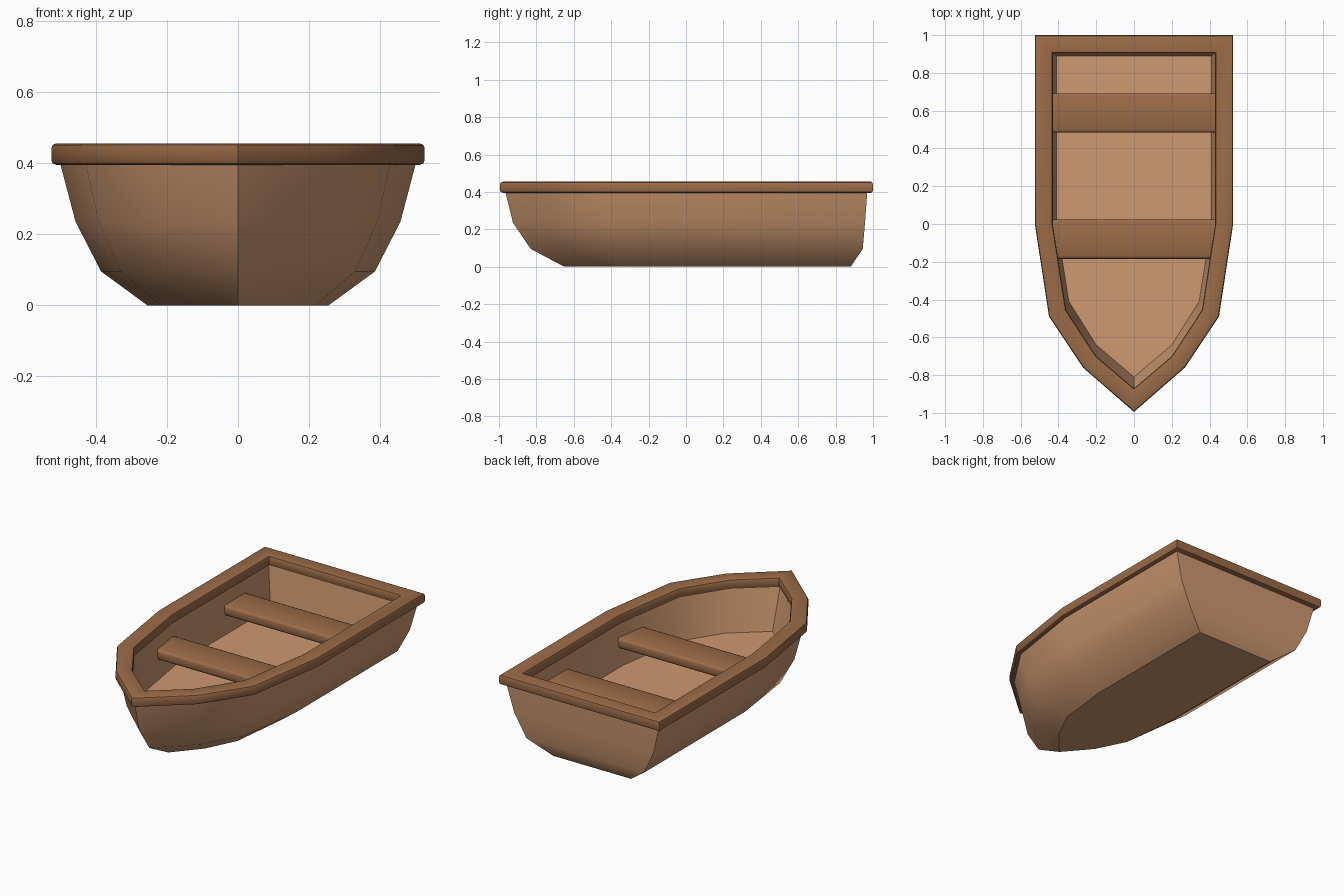
import bpy, bmesh, math

if "Cube" in bpy.data.objects:
    bpy.data.objects.remove(bpy.data.objects["Cube"])


def material(name, rgb):
    m = bpy.data.materials.new(name)
    m.diffuse_color = (*rgb, 1)
    m.use_nodes = True
    m.node_tree.nodes["Principled BSDF"].inputs["Base Color"].default_value = m.diffuse_color
    return m


LIGHT = material("light wood", (0.61, 0.32, 0.165))
DARK = material("dark wood", (0.33, 0.15, 0.065))


def finish(name, bm, mat, angle):
    bmesh.ops.recalc_face_normals(bm, faces=bm.faces)
    me = bpy.data.meshes.new(name)
    bm.to_mesh(me)
    bm.free()
    me.materials.append(mat)
    ob = bpy.data.objects.new(name, me)
    bpy.context.collection.objects.link(ob)
    bpy.ops.object.select_all(action='DESELECT')
    ob.select_set(True)
    bpy.context.view_layer.objects.active = ob
    bpy.ops.object.shade_smooth_by_angle(angle=math.radians(angle))
    return ob


def mirrored(half):
    """Closed outline from a half outline running stern to bow tip."""
    return half + [(-x, y) for x, y in reversed(half[:-1])]


def bridge(bm, a, b):
    n = len(a)
    for i in range(n):
        j = (i + 1) % n
        bm.faces.new((a[i], a[j], b[j], b[i]))


def ring(bm, outline, z):
    return [bm.verts.new((x, y, z)) for x, y in outline]


RIM_OUT = mirrored([(0.525, 1.0), (0.525, 0.0), (0.45, -0.49), (0.27, -0.76), (0, -0.995)])
RIM_IN = mirrored([(0.43, 0.905), (0.43, 0.0), (0.36, -0.455), (0.2, -0.70), (0, -0.87)])
FLOOR = mirrored([(0.41, 0.89), (0.41, 0.0), (0.345, -0.41), (0.2, -0.64), (0, -0.81)])


def mix(a, b, t):
    return [(p[0] + (q[0] - p[0]) * t, p[1] + (q[1] - p[1]) * t) for p, q in zip(a, b)]


# Hull: outer shell levels (half width, stern y, bow y, z), then inner wall and floor
bm = bmesh.new()
rings = []
for w, stern, bow, z in [(0.255, 0.88, 0.65, 0.0), (0.385, 0.945, 0.83, 0.095),
                         (0.457, 0.957, 0.925, 0.235), (0.503, 0.97, 0.968, 0.41)]:
    outline = [(x * w / 0.525, y * (stern if y > 0 else bow / 0.995)) for x, y in RIM_OUT]
    rings.append(ring(bm, outline, z))
rings.append(ring(bm, mix(RIM_OUT, RIM_IN, 0.88), 0.41))
rings.append(ring(bm, FLOOR, 0.16))
for a, b in zip(rings, rings[1:]):
    bridge(bm, a, b)
bm.faces.new(rings[0])
bm.faces.new(rings[-1])
finish("hull", bm, LIGHT, 35)

# Gunwale: softened rectangular section swept around the outline
bm = bmesh.new()
section = [(0, 0.408), (0, 0.442), (0.04, 0.451), (0.14, 0.455), (0.86, 0.455), (0.96, 0.451),
           (1, 0.442), (1, 0.408), (0.96, 0.399), (0.86, 0.395), (0.14, 0.395), (0.04, 0.399)]
rings = [ring(bm, mix(RIM_OUT, RIM_IN, t), z) for t, z in section]
for a, b in zip(rings, rings[1:] + rings[:1]):
    bridge(bm, a, b)
finish("gunwale", bm, DARK, 35)

# Seats: two rounded planks
for name, y in (("rear_seat", 0.588), ("front_seat", -0.08)):
    bm = bmesh.new()
    bmesh.ops.create_cube(bm, size=1)
    for v in bm.verts:
        v.co = (v.co.x * 0.87, v.co.y * 0.208 + y, v.co.z * 0.06 + 0.292)
    long_edges = [e for e in bm.edges if abs(e.verts[0].co.x - e.verts[1].co.x) > 0.5]
    bmesh.ops.bevel(bm, geom=long_edges, offset=0.014, segments=2, profile=0.5, affect='EDGES')
    finish(name, bm, DARK, 50)
